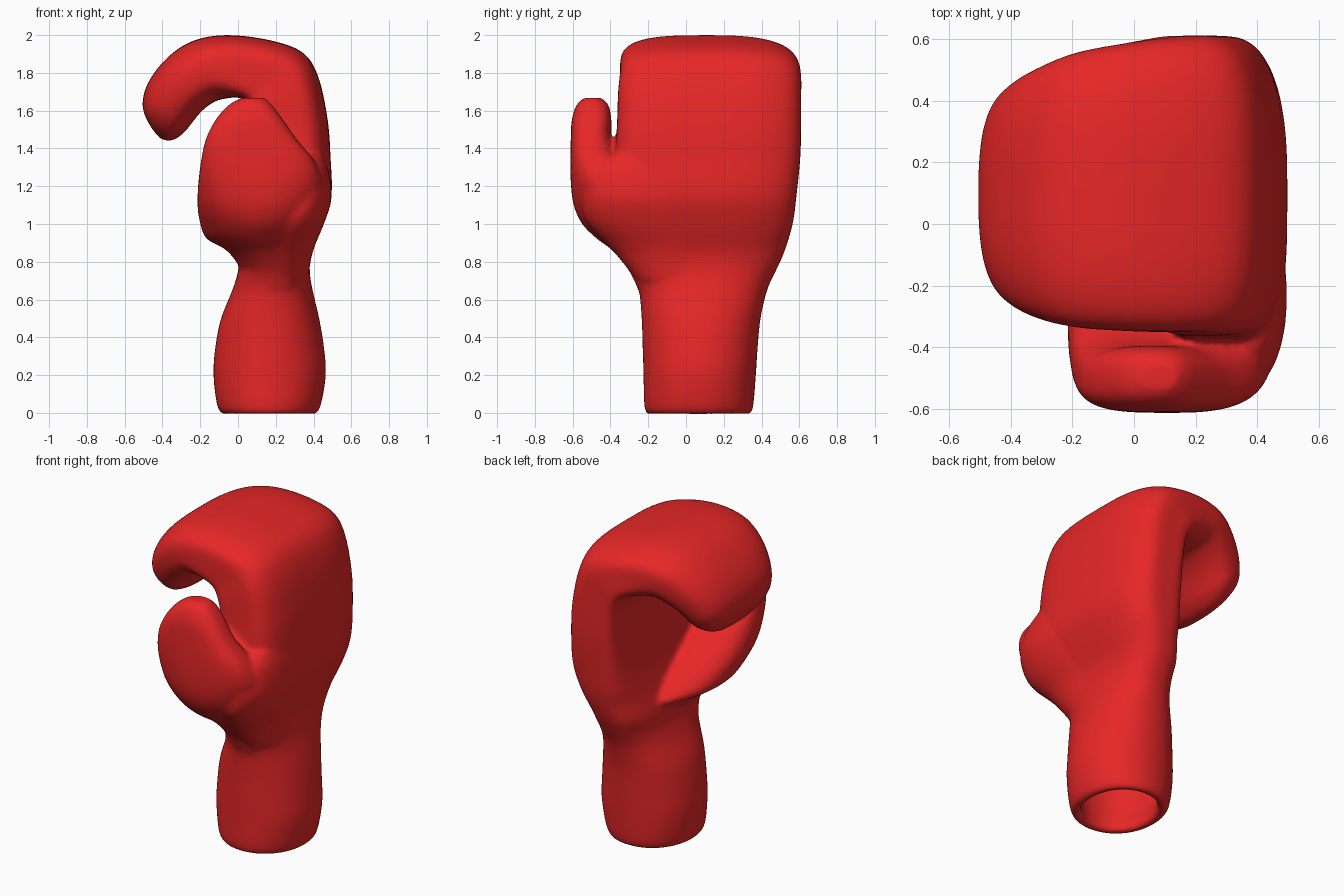
import bpy, bmesh, math
from mathutils import Vector

N = 48
STEPS = 4


def smooth_sections(secs):
    """Catmull-Rom in-betweens so the skin flows from section to section."""
    out = []
    for i in range(len(secs) - 1):
        four = (secs[max(i - 1, 0)], secs[i], secs[i + 1], secs[min(i + 2, len(secs) - 1)])
        for s in range(STEPS):
            t = s / STEPS
            out.append([0.5 * (2 * b + (c - a) * t + (2 * a - 5 * b + 4 * c - d) * t * t
                               + (3 * b - a - 3 * c + d) * t ** 3)
                        for a, b, c, d in zip(*four)])
    return out + [list(secs[-1])]


def loft(bm, sections):
    """Skin superellipse rings. Section: inner (x, z), outer (x, z), y min, y max, exponent."""
    rings = []
    for xi, zi, xo, zo, y0, y1, e in smooth_sections(sections):
        c = Vector(((xi + xo) / 2, (y0 + y1) / 2, (zi + zo) / 2))
        u = Vector(((xo - xi) / 2, 0, (zo - zi) / 2))
        v = Vector((0, (y1 - y0) / 2, 0))
        ring = []
        for k in range(N):
            a = 2 * math.pi * k / N
            ca, sa = math.cos(a), math.sin(a)
            # crisp palm side, rounder back of the hand
            f = min(e, 2.7 if sa > 0 else 3.4) if ca > 0 else e + max(0, e - 3) * 5
            p = math.copysign(abs(ca) ** (2 / f), ca)
            q = math.copysign(abs(sa) ** (2 / f), sa)
            ring.append(bm.verts.new(c + u * p + v * q))
        rings.append(ring)
    faces = [bm.faces.new(rings[0]), bm.faces.new(rings[-1])]
    for a, b in zip(rings, rings[1:]):
        for k in range(N):
            j = (k + 1) % N
            faces.append(bm.faces.new((a[k], a[j], b[j], b[k])))
    bmesh.ops.recalc_face_normals(bm, faces=faces)


def level(z, x0, x1, y0, y1, e):
    return (x0, z, x1, z, y0, y1, e)


bm = bmesh.new()

# hand opening, lip and cuff
cuff = [
    level(0.75, 0.05, 0.33, -0.20, 0.39, 2.2),
    level(0.50, -0.05, 0.39, -0.19, 0.35, 2.1),
    level(0.20, -0.085, 0.42, -0.18, 0.325, 2.1),
    level(0.03, -0.04, 0.37, -0.16, 0.29, 2.1),
    level(-0.008, -0.065, 0.395, -0.195, 0.33, 2.1),
    level(0.03, -0.108, 0.435, -0.22, 0.355, 2.1),
    level(0.20, -0.13, 0.465, -0.225, 0.37, 2.1),
    level(0.35, -0.12, 0.455, -0.23, 0.38, 2.1),
    level(0.50, -0.09, 0.43, -0.235, 0.395, 2.2),
    level(0.65, -0.03, 0.395, -0.25, 0.43, 2.3),
    level(0.75, 0.0, 0.38, -0.29, 0.475, 2.5),
]
# back of the hand, curling over to the fingertips
hand = [
    level(0.85, 0.01, 0.39, -0.32, 0.52, 2.8),
    level(1.00, 0.05, 0.45, -0.36, 0.565, 3.1),
    level(1.15, 0.08, 0.495, -0.38, 0.585, 3.4),
    level(1.35, 0.095, 0.49, -0.375, 0.605, 3.6),
    (0.09, 1.52, 0.475, 1.55, -0.365, 0.61, 3.8),
    (0.07, 1.60, 0.425, 1.78, -0.36, 0.61, 3.8),
    (0.04, 1.65, 0.34, 1.91, -0.35, 0.61, 3.8),
    (0.00, 1.67, 0.16, 1.975, -0.35, 0.60, 3.6),
    (-0.06, 1.665, -0.07, 2.00, -0.345, 0.58, 3.2),
    (-0.12, 1.65, -0.25, 1.965, -0.335, 0.555, 3.0),
    (-0.19, 1.60, -0.385, 1.87, -0.31, 0.51, 2.8),
    (-0.24, 1.54, -0.48, 1.74, -0.27, 0.46, 2.6),
    (-0.28, 1.49, -0.505, 1.62, -0.22, 0.41, 2.6),
    (-0.33, 1.45, -0.465, 1.52, -0.14, 0.32, 2.4),
    (-0.37, 1.44, -0.41, 1.45, -0.03, 0.22, 2.0),
]
loft(bm, cuff + hand)

# thumb, growing out of the front of the palm with a web behind it
thumb = [
    level(0.62, 0.05, 0.33, -0.24, 0.15, 2.4),
    level(0.75, 0.02, 0.37, -0.30, 0.25, 2.3),
    level(0.86, -0.06, 0.38, -0.39, 0.30, 2.2),
    level(0.92, -0.165, 0.40, -0.47, 0.25, 2.1),
    level(1.00, -0.20, 0.43, -0.55, 0.14, 2.1),
    level(1.10, -0.215, 0.45, -0.595, -0.03, 2.3),
    level(1.22, -0.21, 0.45, -0.61, -0.20, 2.6),
    level(1.34, -0.195, 0.40, -0.612, -0.335, 2.9),
    level(1.45, -0.17, 0.31, -0.61, -0.39, 3.0),
    level(1.55, -0.12, 0.24, -0.605, -0.395, 2.8),
    level(1.63, -0.05, 0.18, -0.58, -0.41, 2.6),
    level(1.668, 0.02, 0.14, -0.54, -0.45, 2.2),
]
loft(bm, thumb)

# base of the thumb, filling the fold between thumb and back of the hand
thumb_base = [
    level(0.70, 0.10, 0.37, -0.26, 0.20, 2.2),
    level(0.85, 0.10, 0.395, -0.38, 0.20, 2.2),
    level(1.00, 0.12, 0.455, -0.52, 0.15, 2.2),
    level(1.12, 0.15, 0.493, -0.55, 0.10, 2.2),
    level(1.22, 0.18, 0.49, -0.54, 0.06, 2.2),
    level(1.30, 0.24, 0.475, -0.49, 0.00, 2.2),
    level(1.37, 0.30, 0.45, -0.40, -0.05, 2.2),
]
loft(bm, thumb_base)

mesh = bpy.data.meshes.new("padded_glove")
bm.to_mesh(mesh)
bm.free()
glove = bpy.data.objects.new("padded_glove", mesh)
bpy.context.collection.objects.link(glove)

# fuse all parts into one soft skin
fuse = glove.modifiers.new("fuse", 'REMESH')
fuse.mode = 'VOXEL'
fuse.voxel_size = 0.014
fuse.use_smooth_shade = True
soft = glove.modifiers.new("soften", 'SMOOTH')
soft.factor = 0.5
soft.iterations = 8

# red leather
red = bpy.data.materials.new("red_leather")
red.diffuse_color = (0.8, 0.02, 0.02, 1)
mesh.materials.append(red)
